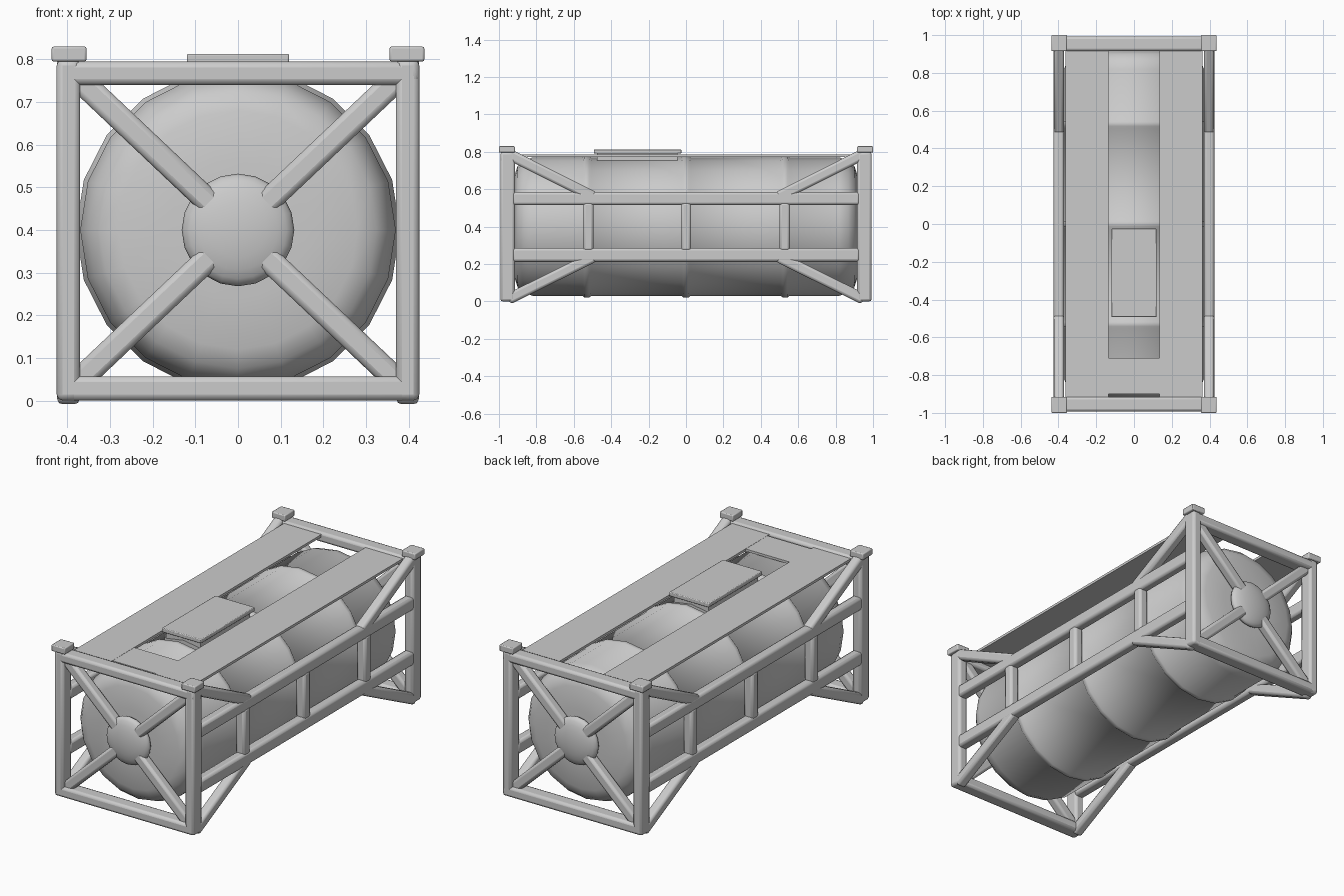
import bpy, bmesh, math
from mathutils import Vector, Matrix

if "Cube" in bpy.data.objects:
    bpy.data.objects.remove(bpy.data.objects["Cube"])

def finish(name, bm, mirror=(), bevel=0, angle=50):
    bmesh.ops.recalc_face_normals(bm, faces=bm.faces)
    me = bpy.data.meshes.new(name)
    bm.to_mesh(me)
    bm.free()
    ob = bpy.data.objects.new(name, me)
    bpy.context.collection.objects.link(ob)
    if bevel:
        b = ob.modifiers.new("bevel", 'BEVEL')
        b.width, b.segments = bevel, 2
    if mirror:
        m = ob.modifiers.new("mirror", 'MIRROR')
        m.use_axis = ['X' in mirror, 'Y' in mirror, False]
        m.use_mirror_merge = False
    bpy.context.view_layer.objects.active = ob
    ob.select_set(True)
    bpy.ops.object.shade_smooth_by_angle(angle=math.radians(angle))
    ob.select_set(False)
    return ob

def box(name, lo, hi, mirror=(), bevel=0):
    lo, hi = Vector(lo), Vector(hi)
    bm = bmesh.new()
    bmesh.ops.create_cube(bm, size=1, matrix=Matrix.Translation((lo + hi) / 2)
                          @ Matrix.Diagonal((*(hi - lo), 1)))
    return finish(name, bm, mirror, bevel)

def beam(name, a, b, flat, w_flat, w_other, mirror):
    """Sloping bar from a to b; w_flat is its width along the axis 'flat'."""
    a, b, x = Vector(a), Vector(b), Vector(flat)
    z = (b - a).normalized()
    y = z.cross(x)
    rot = Matrix((x, y, z)).transposed().to_4x4()
    bm = bmesh.new()
    bmesh.ops.create_cube(bm, size=1, matrix=Matrix.Translation((a + b) / 2) @ rot
                          @ Matrix.Diagonal((w_flat, w_other, (b - a).length, 1)))
    return finish(name, bm, mirror, 0.014)

def lathe(name, profile, sides=20, cz=0.4):
    """Revolve (radius, y) points about the tank axis."""
    bm = bmesh.new()
    vs = [bm.verts.new((r, y, cz)) for r, y in profile]
    es = [bm.edges.new(p) for p in zip(vs, vs[1:])]
    bmesh.ops.spin(bm, geom=vs + es, cent=(0, 0, cz), axis=(0, 1, 0),
                   angle=math.tau, steps=sides, use_duplicate=False)
    bmesh.ops.remove_doubles(bm, verts=bm.verts, dist=1e-4)
    return finish(name, bm)

# Tank with rounded ends and three raised hoops
R = 0.37
half = [(0, .928), (.16, .924), (.28, .915), (.325, .9), (.352, .868), (R, .82)]
hoops = []
for y in (0.53, 0, -0.53):
    hoops += [(R, y + .024), (R + .01, y + .012), (R + .01, y - .012), (R, y - .024)]
lathe("tank", half + hoops + [(r, -y) for r, y in reversed(half)])

# End frames
XI, XO, YI, YO = 0.37, 0.425, 0.915, 0.993
B = 0.014
box("corner_post", (XI, -YO, 0), (XO, -YI, 0.80), 'XY', B)
box("bottom_end_beam", (-XO, -YO, 0), (XO, -YI, 0.057), 'Y', B)
box("top_end_beam", (-XO, -YO, 0.74), (XO, -YI, 0.795), 'Y', B)
box("corner_casting", (0.355, -1, 0.795), (0.437, -0.915, 0.83), 'XY', 0.005)

# Diagonal end braces and domed hub
for name, z in (("upper_end_brace", 0.765), ("lower_end_brace", 0.035)):
    beam(name, (0.03, -0.95, 0.4 + (z - 0.4) * 0.08), (0.385, -0.95, z), (0, 1, 0), 0.055, 0.058, 'XY')
bm = bmesh.new()
bmesh.ops.create_uvsphere(bm, u_segments=20, v_segments=12, radius=1,
                          matrix=Matrix.Translation((0, -0.95, 0.4))
                          @ Matrix.Diagonal((0.132, 0.04, 0.132, 1))
                          @ Matrix.Rotation(math.pi / 2, 4, 'X'))
finish("end_hub", bm, 'Y')

# Side frames: two rails, uprights and corner diagonals
box("upper_side_rail", (XI, -0.93, 0.515), (XO, 0.93, 0.585), 'X', B)
box("lower_side_rail", (XI, -0.93, 0.212), (XO, 0.93, 0.285), 'X', B)
for y in (-0.523, 0, 0.528):
    box("side_upright", (XI, y - .028, 0.27), (XO, y + .028, 0.53), 'X', B)
XC = (XI + XO) / 2
beam("upper_side_diagonal", (XC, -0.95, 0.788), (XC, -0.49, 0.557), (1, 0, 0), 0.054, 0.058, 'XY')
beam("lower_side_diagonal", (XC, -0.95, 0.012), (XC, -0.49, 0.24), (1, 0, 0), 0.054, 0.058, 'XY')

# Walkway planks, front cross plate and manhole hatch
box("walkway_plank", (0.134, -0.92, 0.771), (0.362, 0.92, 0.785), 'X')
box("walkway_cross_plate", (-0.136, -0.90, 0.771), (0.136, -0.71, 0.784))
box("hatch_base", (-0.105, -0.475, 0.74), (0.105, -0.045, 0.796))
box("hatch_lid", (-0.12, -0.493, 0.79), (0.12, -0.025, 0.813), (), 0.004)
